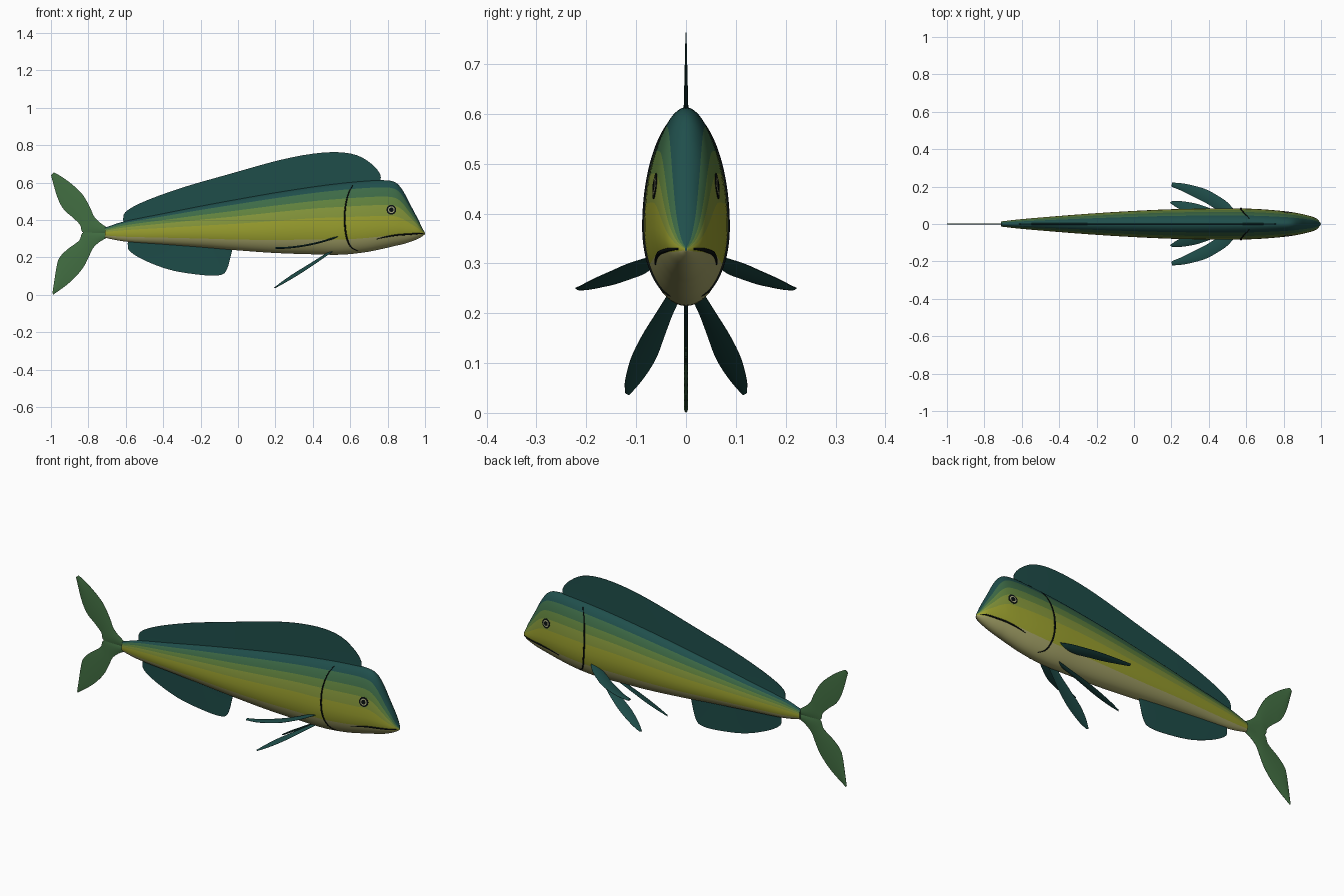
import bpy, bmesh, math
from mathutils import Vector

default_cube = bpy.data.objects.get("Cube")
if default_cube:
    bpy.data.objects.remove(default_cube, do_unlink=True)


def material(name, red, green, blue):
    mat = bpy.data.materials.new(name)
    mat.use_nodes = True
    color = (red, green, blue, 1)
    mat.diffuse_color = color
    shader = mat.node_tree.nodes["Principled BSDF"]
    shader.inputs["Base Color"].default_value = color
    shader.inputs["Roughness"].default_value = 0.7
    return mat


teal = material("deep teal", .014, .077, .071)
green = material("sea green", .047, .145, .062)
moss = material("moss green", .12, .225, .048)
olive = material("olive", .23, .3, .043)
yellow = material("golden yellow", .325, .35, .028)
cream = material("belly cream", .38, .37, .14)
black = material("black", .003, .005, .005)
fin_teal = material("fin teal", .013, .073, .066)
tail_green = material("tail green", .055, .158, .055)
eye_pale = material("eye pale", .4, .4, .22)


def smooth_path(points, steps):
    """Catmull-Rom samples through points of any dimension."""
    pts = [Vector(p) for p in points]
    pts = [pts[0] * 2 - pts[1]] + pts + [pts[-1] * 2 - pts[-2]]
    spans = len(pts) - 3
    out = []
    for k in range(steps + 1):
        i = min(int(k * spans / steps), spans - 1)
        t = k * spans / steps - i
        a, b, c, d = pts[i:i + 4]
        out.append((b * 2 + (c - a) * t + (a * 2 - b * 5 + c * 4 - d) * t * t
                    + (b * 3 - a - c * 3 + d) * t ** 3) / 2)
    return out


def finish(name, bm, mats, angle=50):
    bmesh.ops.remove_doubles(bm, verts=bm.verts, dist=1e-5)
    bmesh.ops.recalc_face_normals(bm, faces=bm.faces)
    mesh = bpy.data.meshes.new(name)
    bm.to_mesh(mesh)
    bm.free()
    for mat in mats:
        mesh.materials.append(mat)
    obj = bpy.data.objects.new(name, mesh)
    bpy.context.collection.objects.link(obj)
    bpy.ops.object.select_all(action="DESELECT")
    obj.select_set(True)
    bpy.context.view_layer.objects.active = obj
    bpy.ops.object.shade_smooth_by_angle(angle=math.radians(angle))


# Body stations: x, top, bottom, widest height, half width
stations = [(-.71, .36, .305, .33, .014), (-.6, .395, .285, .335, .026),
            (-.4, .435, .27, .34, .043), (-.2, .475, .255, .345, .058),
            (0, .512, .238, .35, .07), (.2, .547, .224, .36, .079),
            (.4, .578, .217, .37, .083), (.55, .597, .215, .372, .084),
            (.68, .609, .228, .375, .079), (.78, .613, .248, .377, .071),
            (.84, .602, .262, .377, .064), (.88, .56, .271, .37, .057),
            (.92, .485, .283, .358, .048), (.96, .41, .299, .345, .036),
            (.985, .358, .313, .334, .02), (1, .332, .325, .328, .002)]
rings = smooth_path([Vector(s) for s in stations], 90)


def body_side(x, z):
    """Half width of the body at a given length and height."""
    for a, b in zip(rings, rings[1:]):
        if a[0] <= x <= b[0]:
            _, top, bottom, mid, half = a.lerp(b, (x - a[0]) / (b[0] - a[0]))
            reach = top - mid if z > mid else mid - bottom
            return half * math.sqrt(max(0, 1 - ((z - mid) / reach) ** 2))
    return 0


# Body skin with colour bands running from the back to the belly
limits = [0, 33, 51, 64, 79, 119, 180]
angles, bands = [], []
for band, (start, end) in enumerate(zip(limits, limits[1:])):
    count = max(3, round((end - start) / 7))
    angles += [start + (end - start) * i / count for i in range(count)]
    bands += [band] * count
angles += [360 - a for a in [180] + angles[:0:-1]]
bands += bands[::-1]

bm = bmesh.new()
loops = []
for x, top, bottom, mid, half in rings:
    loop = []
    for a in angles:
        c = math.cos(math.radians(a))
        reach = top - mid if c > 0 else mid - bottom
        loop.append(bm.verts.new((x, half * math.sin(math.radians(a)), mid + reach * c)))
    loops.append(loop)
for a, b in zip(loops, loops[1:]):
    for i, band in enumerate(bands):
        j = (i + 1) % len(bands)
        bm.faces.new((a[i], a[j], b[j], b[i])).material_index = band
bm.faces.new(loops[0]).material_index = 1
bm.faces.new(loops[-1])
finish("body", bm, [teal, green, moss, olive, yellow, cream])


def fin(name, edge_a, edge_b, thick, mat, normal=(0, 1, 0), based=False):
    """Thin blade between two edges; thick at edge_a if based, else in the middle."""
    a, b = smooth_path(edge_a, 36), smooth_path(edge_b, 36)
    normal = Vector(normal).normalized()
    rows = 6
    bm = bmesh.new()
    for side in (1, -1):
        grid = []
        for p, q in zip(a, b):
            line = []
            for r in range(rows + 1):
                u = r / rows
                bulge = 1 - u if based else 4 * u * (1 - u)
                line.append(bm.verts.new(p.lerp(q, u) + normal * side * thick * (bulge + .2)))
            grid.append(line)
        for m, n in zip(grid, grid[1:]):
            for r in range(rows):
                bm.faces.new((m[r], m[r + 1], n[r + 1], n[r]))
    # Close the rim between the two skins
    half = len(bm.verts) // 2
    bm.verts.ensure_lookup_table()
    bm.verts.index_update()
    for e in [e for e in bm.edges if e.is_boundary and e.verts[0].index < half]:
        i, j = (v.index for v in e.verts)
        bm.faces.new((bm.verts[i], bm.verts[j], bm.verts[j + half], bm.verts[i + half]))
    finish(name, bm, [mat], 40)


def flat(points):
    return [(x, 0, z) for x, z in points]


# Fins on the centre line
fin("dorsal_fin",
    flat([(-.6, .37), (-.3, .43), (0, .49), (.3, .54), (.55, .575), (.74, .59)]),
    flat([(-.615, .40), (-.6, .445), (-.5, .5), (-.3, .573), (-.05, .645), (.2, .715),
          (.38, .752), (.53, .763), (.64, .745), (.72, .695), (.76, .645), (.762, .605)]),
    .005, fin_teal, based=True)
fin("anal_fin",
    flat([(-.58, .3), (-.4, .285), (-.2, .27), (-.035, .255)]),
    flat([(-.59, .275), (-.58, .235), (-.5, .185), (-.36, .133), (-.2, .107),
          (-.1, .105), (-.06, .135), (-.032, .235)]),
    .004, fin_teal, based=True)

# Forked tail
fin("tail_upper_lobe",
    flat([(-.7, .36), (-.74, .388), (-.77, .42), (-.79, .465), (-.83, .535),
          (-.88, .585), (-.94, .63), (-.985, .655)]),
    flat([(-.7, .332), (-.77, .332), (-.83, .335), (-.845, .375), (-.885, .415),
          (-.93, .455), (-.965, .52), (-1, .64)]),
    .003, tail_green)
fin("tail_lower_lobe",
    flat([(-.7, .306), (-.74, .283), (-.775, .25), (-.797, .205), (-.825, .15),
          (-.87, .095), (-.92, .05), (-.988, .001)]),
    flat([(-.7, .332), (-.77, .332), (-.83, .332), (-.85, .29), (-.91, .245),
          (-.95, .205), (-.968, .16), (-.992, .012)]),
    .003, tail_green)


def pectoral(points, s):
    return [(x, s * y, .25 + .55 * (x - .2) ** 2) for x, y in points]


def pelvic(points, s):
    """Blade sloping back and down, its outer edge twisted forward."""
    return [(.2 + (z - .04) * 1.55 + .7 * (y - .025 - (.235 - z) * .47), s * y, z)
            for y, z in points]


def ribbon(name, path, s, width):
    """Dark line laid on the body side."""
    curve = bpy.data.curves.new(name, "CURVE")
    curve.dimensions = "3D"
    curve.bevel_depth = width
    curve.bevel_resolution = 2
    spline = curve.splines.new("POLY")
    pts = smooth_path(path, 40)
    spline.points.add(len(pts) - 1)
    for k, (point, (x, z)) in enumerate(zip(spline.points, pts)):
        point.co = (x, s * body_side(x, z), z, 1)
        point.radius = .35 + .65 * math.sin(math.pi * k / 40)
    curve.materials.append(black)
    obj = bpy.data.objects.new(name, curve)
    bpy.context.collection.objects.link(obj)


def eye_disc(name, s, radius, lift, mat):
    bm = bmesh.new()
    cx, cz = .82, .455
    rim = []
    for k in range(24):
        t = math.tau * k / 24
        x, z = cx + radius * math.cos(t), cz + radius * math.sin(t)
        rim.append(bm.verts.new((x, s * (body_side(x, z) + lift), z)))
    hub = bm.verts.new((cx, s * (body_side(cx, cz) + lift + .001), cz))
    for k in range(24):
        bm.faces.new((hub, rim[k], rim[(k + 1) % 24]))
    wall = bmesh.ops.extrude_face_region(bm, geom=bm.faces[:])
    for v in wall["geom"]:
        if isinstance(v, bmesh.types.BMVert):
            v.co.y -= s * .006
    finish(name, bm, [mat])


# Paired fins, eyes, gill lines and mouth
for side, s in (("left", 1), ("right", -1)):
    fin(side + "_pectoral_fin",
        pectoral([(.54, .07), (.5, .115), (.45, .15), (.38, .187), (.28, .214), (.205, .222)], s),
        pectoral([(.48, .065), (.43, .085), (.38, .115), (.32, .145), (.26, .175), (.2, .2)], s),
        .004, fin_teal, (-.2, 0, 1))
    fin(side + "_pelvic_fin",
        pelvic([(.035, .24), (.06, .2), (.088, .155), (.11, .11), (.122, .065), (.122, .04)], s),
        pelvic([(.012, .23), (.028, .195), (.043, .155), (.06, .11), (.085, .07), (.112, .038)], s),
        .003, fin_teal, (-.65, s * .45, 1))
    ribbon(side + "_gill_line",
           [(.615, .588), (.59, .54), (.573, .46), (.572, .37), (.583, .3), (.605, .255), (.64, .235)], s, .0045)
    ribbon(side + "_mouth_line",
           [(.74, .298), (.79, .31), (.85, .32), (.92, .325), (.965, .328), (.99, .329)], s, .0045)
    eye_disc(side + "_eye_rim", s, .026, .001, black)
    eye_disc(side + "_eye_iris", s, .018, .002, eye_pale)
    eye_disc(side + "_eye_pupil", s, .012, .003, black)
